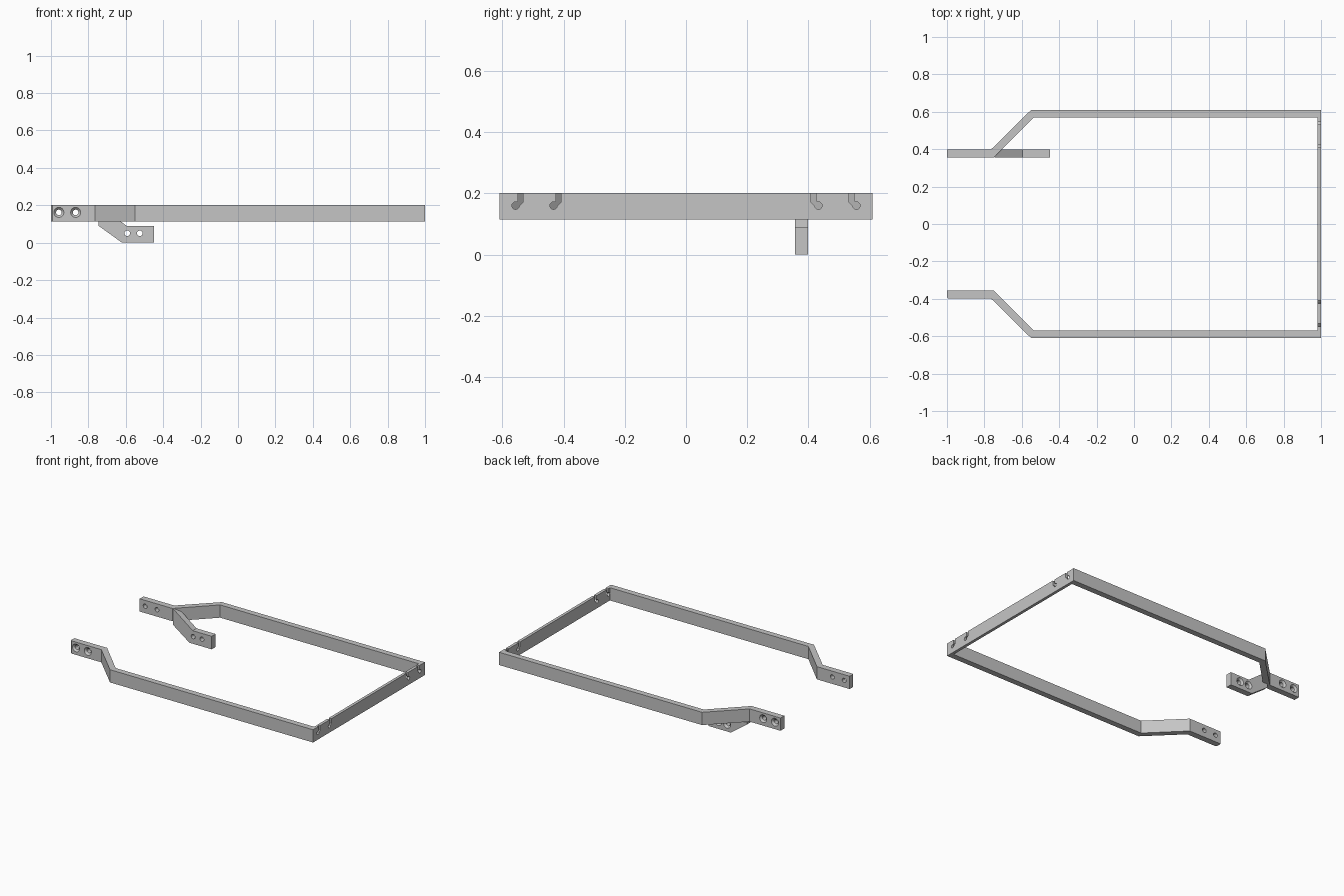
import bpy, bmesh, math
from mathutils import Matrix, Vector

cube = bpy.data.objects.get("Cube")
if cube:
    bpy.data.objects.remove(cube, do_unlink=True)

grey = bpy.data.materials.new("plain grey")
grey.use_nodes = True
GREY = (0.56, 0.56, 0.56, 1)
grey.diffuse_color = GREY
grey.node_tree.nodes["Principled BSDF"].inputs["Base Color"].default_value = GREY

LOW, TOP = 0.114, 0.202        # rail heights
IN, OUT, RAIL = 0.356, 0.398, 0.61


def make_object(name, bm):
    bmesh.ops.recalc_face_normals(bm, faces=bm.faces)
    mesh = bpy.data.meshes.new(name)
    bm.to_mesh(mesh)
    bm.free()
    mesh.materials.append(grey)
    obj = bpy.data.objects.new(name, mesh)
    bpy.context.collection.objects.link(obj)
    return obj


def prism(name, points, offset):
    """Extrude a closed outline of 3D points along an offset."""
    bm = bmesh.new()
    face = bm.faces.new([bm.verts.new(p) for p in points])
    made = bmesh.ops.extrude_face_region(bm, geom=[face])
    verts = [g for g in made["geom"] if isinstance(g, bmesh.types.BMVert)]
    bmesh.ops.translate(bm, verts=verts, vec=Vector(offset))
    return make_object(name, bm)


def round_cutter(centre, axis, r1, r2, depth):
    """Cylinder or cone whose r2 end points along the axis."""
    turn = Vector(axis).to_track_quat("Z", "Y").to_matrix().to_4x4()
    bm = bmesh.new()
    bmesh.ops.create_cone(bm, cap_ends=True, segments=32, radius1=r1, radius2=r2,
                          depth=depth, matrix=Matrix.Translation(centre) @ turn)
    return make_object("cutter", bm)


def combine(target, tool, operation="DIFFERENCE"):
    mod = target.modifiers.new("cut", "BOOLEAN")
    mod.operation, mod.object, mod.solver = operation, tool, "EXACT"
    bpy.context.view_layer.update()
    graph = bpy.context.evaluated_depsgraph_get()
    mesh = bpy.data.meshes.new_from_object(target.evaluated_get(graph))
    target.modifiers.remove(mod)
    target.data = mesh
    bpy.data.objects.remove(tool, do_unlink=True)


def screw_hole(target, x, z, side):
    """Through hole with a countersink on the outward face."""
    combine(target, round_cutter((x, side * 0.377, z), (0, side, 0), 0.015, 0.015, 0.1))
    combine(target, round_cutter((x, side * (OUT - 0.006), z), (0, side, 0),
                                 0.012, 0.030, 0.018))


# Bent rails joined by the thin end wall
outer = [(-1, OUT), (-0.765, OUT), (-0.55, RAIL), (1, RAIL)]
inner = [(0.98, 0.57), (-0.535, 0.57), (-0.75, IN), (-1, IN)]
front_outer = [(-0.993, OUT)] + outer[1:]
plan = outer + [(x, -y) for x, y in reversed(front_outer)]
plan += [(-1, -OUT + 0.007)]
plan += [(x, -y) for x, y in reversed(inner)] + inner
frame = prism("frame", [(x, y, LOW) for x, y in plan], (0, 0, TOP - LOW))

# Hanging bracket below the rear arm
profile = [(-0.745, TOP), (-0.595, 0.09), (-0.45, 0.09), (-0.45, 0),
           (-0.62, 0), (-0.745, 0.09)]
bracket = prism("lower_bracket", [(x, IN, z) for x, z in profile], (0, OUT - IN, 0))
for x in (-0.592, -0.525):
    screw_hole(bracket, x, 0.05, 1)
combine(frame, bracket, "UNION")

# Screw holes in both arms
for side in (-1, 1):
    for x in (-0.958, -0.868):
        screw_hole(frame, x, 0.162, side)

# Keyhole slots in the end wall
slot = [(0, 0.25), (0.015, 0.25), (0.015, 0.176), (0.029, 0.164),
        (0.018, 0.154), (0, 0.17)]
for side in (-1, 1):
    for start in (0.409, 0.533):
        combine(frame, prism("cutter", [(0.95, side * (start + y), z) for y, z in slot],
                             (0.1, 0, 0)))
        combine(frame, round_cutter((0.99, side * (start + 0.0235), 0.16), (1, 0, 0),
                                    0.012, 0.012, 0.08))

# Smooth hole walls, crisp edges
bpy.ops.object.select_all(action="DESELECT")
frame.select_set(True)
bpy.context.view_layer.objects.active = frame
bpy.ops.object.shade_smooth_by_angle(angle=math.radians(25))
